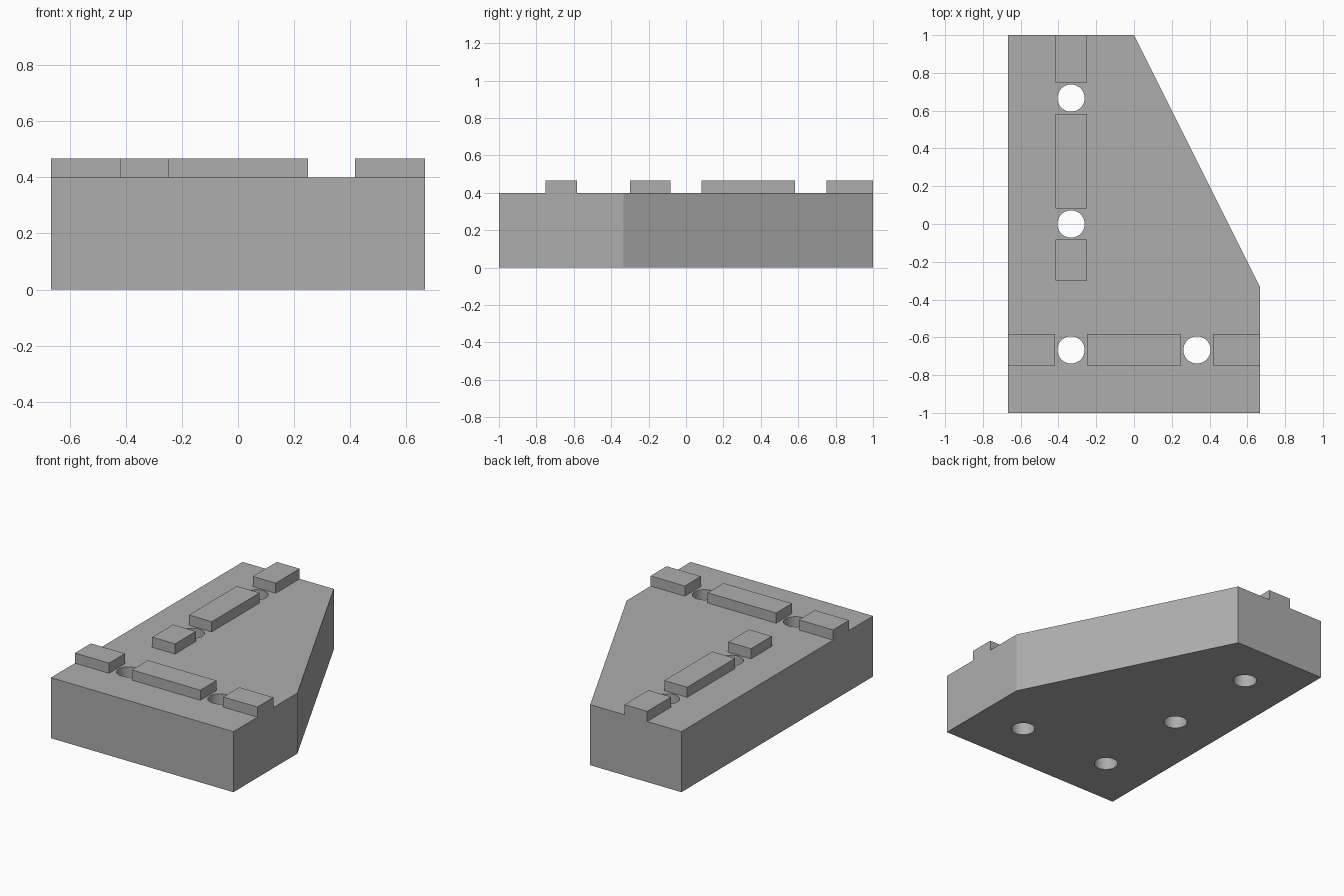
import bpy, bmesh, math

if "Cube" in bpy.data.objects:
    bpy.data.objects.remove(bpy.data.objects["Cube"], do_unlink=True)

HALF_W, TOP, RIDGE_TOP = 2 / 3, 0.4, 0.467
RIDGE_HALF = 1 / 12          # half the width of a locating ridge
HOLE_R = 0.072
ROW_X, ROW_Y = -1 / 3, -2 / 3  # centre lines of the two ridge rows

grey = bpy.data.materials.new("plain grey")
grey.use_nodes = True
COLOUR = (0.42, 0.42, 0.42, 1)
grey.diffuse_color = COLOUR
grey.node_tree.nodes["Principled BSDF"].inputs["Base Color"].default_value = COLOUR


def prism(name, outline, z0, z1):
    """Extrude a counter-clockwise outline from z0 to z1."""
    bm = bmesh.new()
    base = bm.faces.new([bm.verts.new((x, y, z0)) for x, y in outline])
    top = bmesh.ops.extrude_face_region(bm, geom=[base])["geom"]
    verts = [v for v in top if isinstance(v, bmesh.types.BMVert)]
    bmesh.ops.translate(bm, verts=verts, vec=(0, 0, z1 - z0))
    bmesh.ops.recalc_face_normals(bm, faces=bm.faces)
    mesh = bpy.data.meshes.new(name)
    bm.to_mesh(mesh)
    bm.free()
    mesh.materials.append(grey)
    obj = bpy.data.objects.new(name, mesh)
    bpy.context.collection.objects.link(obj)
    return obj


def ridge(name, x0, x1, y0, y1):
    return prism(name, [(x0, y0), (x1, y0), (x1, y1), (x0, y1)], TOP, RIDGE_TOP)


def circle(cx, cy, r, n=48):
    return [(cx + r * math.cos(math.tau * i / n), cy + r * math.sin(math.tau * i / n))
            for i in range(n)]


# Main block with one slanted side
block = prism("base_block", [(-HALF_W, -1), (HALF_W, -1), (HALF_W, -1 / 3),
                             (0, 1), (-HALF_W, 1)], 0, TOP)

# Bolt holes straight through the block
cutters = []
for cx, cy in [(ROW_X, 2 / 3), (ROW_X, 0), (ROW_X, ROW_Y), (-ROW_X, ROW_Y)]:
    cutter = prism("hole_cutter", circle(cx, cy, HOLE_R), -0.1, TOP + 0.1)
    cutter.hide_render = True
    cut = block.modifiers.new("bolt_hole", "BOOLEAN")
    cut.operation, cut.solver, cut.object = "DIFFERENCE", "EXACT", cutter
    cutters.append(cutter)

bpy.ops.object.select_all(action="DESELECT")
bpy.context.view_layer.objects.active = block
block.select_set(True)
for mod in list(block.modifiers):
    bpy.ops.object.modifier_apply(modifier=mod.name)
for cutter in cutters:
    bpy.data.objects.remove(cutter, do_unlink=True)
bpy.ops.object.shade_smooth_by_angle(angle=math.radians(20))

# Lengthwise ridges, interrupted at the holes
for name, y0, y1 in [("long_ridge_back", 0.75, 1), ("long_ridge_middle", 0.083, 0.583),
                     ("long_ridge_front", -0.3, -0.083)]:
    ridge(name, ROW_X - RIDGE_HALF, ROW_X + RIDGE_HALF, y0, y1)

# Crosswise ridges along the front
for name, x0, x1 in [("cross_ridge_right", -HALF_W, -0.417), ("cross_ridge_middle", -0.25, 0.25),
                     ("cross_ridge_left", 0.417, HALF_W)]:
    ridge(name, x0, x1, ROW_Y - RIDGE_HALF, ROW_Y + RIDGE_HALF)
